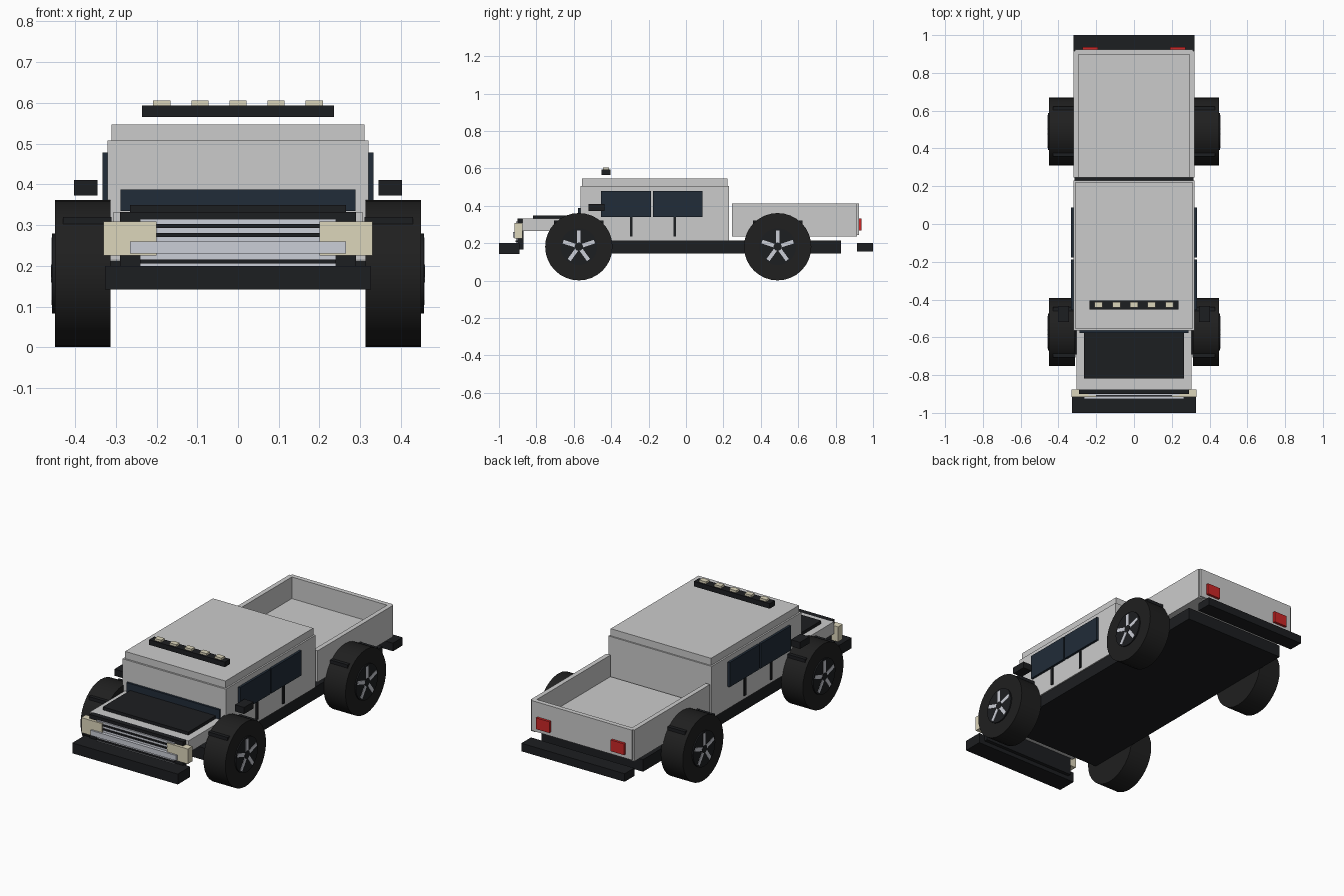
import bpy, math
from mathutils import Matrix

if "Cube" in bpy.data.objects:
    bpy.data.objects.remove(bpy.data.objects["Cube"])


def mat(name, color):
    m = bpy.data.materials.new(name)
    m.diffuse_color = (*color, 1)
    m.use_nodes = True
    m.node_tree.nodes["Principled BSDF"].inputs["Base Color"].default_value = m.diffuse_color
    return m


BLACK = mat("black_trim", (0.012, 0.013, 0.015))
RUBBER = mat("rubber", (0.014, 0.014, 0.014))
GLASS = mat("dark_glass", (0.015, 0.025, 0.04))
CREAM = mat("lamp_cream", (0.72, 0.67, 0.5))
SILVER = mat("silver", (0.6, 0.62, 0.68))
RED = mat("tail_red", (0.6, 0.02, 0.02))


def box(name, x, y, z, m=None):
    """Box from (min, max) ranges along each axis."""
    bpy.ops.mesh.primitive_cube_add(size=1)
    o = bpy.context.object
    o.name = name
    r = (x, y, z)
    o.data.transform(Matrix.Translation([(a + b) / 2 for a, b in r])
                     @ Matrix.Diagonal([b - a for a, b in r] + [1]))
    if m:
        o.data.materials.append(m)
    return o


def pair(name, x, y, z, m=None):
    """The same box on the right and left sides."""
    box("right_" + name, x, y, z, m)
    box("left_" + name, (-x[1], -x[0]), y, z, m)


def wide(name, hx, y, z, m=None):
    """Box centred on x = 0."""
    return box(name, (-hx, hx), y, z, m)


def disc(name, x0, x1, y, z, r, m):
    """Cylinder lying along x."""
    bpy.ops.mesh.primitive_cylinder_add(vertices=32, radius=r, depth=abs(x1 - x0),
                                        location=((x0 + x1) / 2, y, z),
                                        rotation=(0, math.pi / 2, 0))
    o = bpy.context.object
    o.name = name
    o.data.materials.append(m)
    bpy.ops.object.shade_smooth_by_angle(angle=math.radians(30))


# Chassis and bumpers
wide("chassis", 0.315, (-0.69, 0.83), (0.145, 0.213), BLACK)
wide("front_bumper", 0.327, (-1.0, -0.89), (0.142, 0.2), BLACK)
wide("rear_bumper", 0.32, (0.915, 1.0), (0.155, 0.2), BLACK)

# Cab
wide("cab", 0.32, (-0.565, 0.23), (0.215, 0.507))
wide("roof", 0.311, (-0.555, 0.222), (0.507, 0.547))
wide("windshield", 0.288, (-0.577, -0.56), (0.335, 0.387), GLASS)
for n, y0, y1, seam in (("front", -0.455, -0.187, -0.293), ("rear", -0.177, 0.088, -0.06)):
    pair(n + "_side_window", (0.315, 0.333), (y0, y1), (0.34, 0.478), GLASS)
    pair(n + "_door_seam", (0.315, 0.327), (seam - 0.007, seam + 0.007), (0.235, 0.345), BLACK)
pair("mirror", (0.345, 0.402), (-0.52, -0.435), (0.373, 0.41), BLACK)

# Roof light bar
wide("light_bar", 0.235, (-0.452, -0.405), (0.565, 0.593), BLACK)
for i in range(5):
    x = (i - 2) * 0.0935
    box("roof_lamp", (x - 0.021, x + 0.021), (-0.443, -0.413), (0.59, 0.605), CREAM)

# Hood and front end
wide("hood", 0.305, (-0.875, -0.56), (0.265, 0.332))
wide("hood_panel", 0.265, (-0.818, -0.562), (0.325, 0.349), BLACK)
wide("grille_frame", 0.29, (-0.9, -0.87), (0.165, 0.332), BLACK)
wide("grille_plate", 0.24, (-0.908, -0.895), (0.2, 0.315), SILVER)
for z in (0.21, 0.276, 0.298):
    wide("grille_slat", 0.241, (-0.912, -0.9), (z - 0.005, z + 0.005), BLACK)
pair("headlight", (0.2, 0.33), (-0.916, -0.875), (0.225, 0.309), CREAM)
wide("front_silver_bar", 0.265, (-0.926, -0.905), (0.23, 0.259), SILVER)

# Open cargo bed
wide("bed_floor", 0.31, (0.247, 0.91), (0.237, 0.292))
pair("bed_wall", (0.295, 0.321), (0.247, 0.915), (0.237, 0.413))
wide("tailgate", 0.312, (0.898, 0.924), (0.245, 0.413))
pair("tail_light", (0.19, 0.273), (0.915, 0.938), (0.268, 0.331), RED)

# Wheels with box fenders
for n, yc in (("front", -0.573), ("rear", 0.49)):
    pair(n + "_fender", (0.31, 0.43), (yc - 0.133, yc + 0.133), (0.302, 0.32), BLACK)
    for side, s in (("right", 1), ("left", -1)):
        p = f"{n}_{side}_"
        zc = 0.181
        disc(p + "tyre", s * 0.313, s * 0.449, yc, zc, 0.18, RUBBER)
        disc(p + "rim", s * 0.44, s * 0.456, yc, zc, 0.098, BLACK)
        disc(p + "hub_cap", s * 0.45, s * 0.459, yc, zc, 0.022, BLACK)
        for k in range(5):
            o = box(p + "spoke", (0.45, 0.458), (-0.01, 0.01), (0.018, 0.088), SILVER)
            o.data.transform(Matrix.Translation((0 if s > 0 else -0.908, yc, zc))
                             @ Matrix.Rotation(k * math.tau / 5, 4, 'X'))
